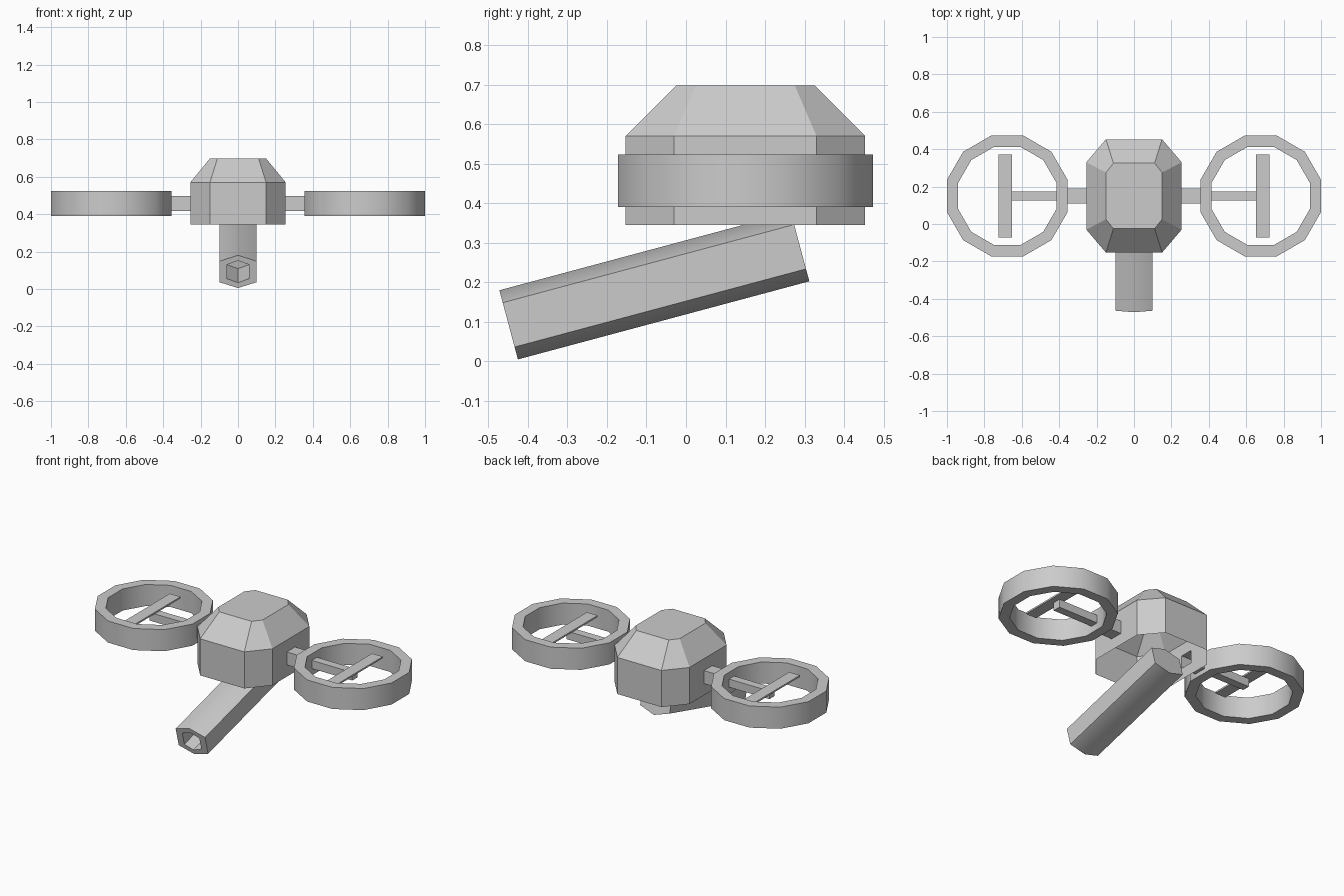
import bpy, bmesh, math
from mathutils import Vector, Matrix

cube = bpy.data.objects.get("Cube")
if cube:
    bpy.data.objects.remove(cube, do_unlink=True)

grey = bpy.data.materials.new("light grey")
grey.use_nodes = True
grey.diffuse_color = (0.6, 0.6, 0.6, 1)
grey.node_tree.nodes["Principled BSDF"].inputs["Base Color"].default_value = (0.6, 0.6, 0.6, 1)

CY, CZ = 0.15, 0.457          # centre line of the body and rotors


def loft(loops, cap_start=False, cap_end=False, closed=False):
    """Skin a series of equal-length point loops."""
    bm = bmesh.new()
    rows = [[bm.verts.new(p) for p in loop] for loop in loops]
    n = len(rows[0])
    pairs = list(zip(rows, rows[1:])) + ([(rows[-1], rows[0])] if closed else [])
    for a, b in pairs:
        for i in range(n):
            j = (i + 1) % n
            bm.faces.new((a[i], a[j], b[j], b[i]))
    if cap_start:
        bm.faces.new(rows[0])
    if cap_end:
        bm.faces.new(rows[-1])
    return bm


def finish(bm, name, smooth_angle=None):
    bmesh.ops.recalc_face_normals(bm, faces=bm.faces[:])
    mesh = bpy.data.meshes.new(name)
    bm.to_mesh(mesh)
    bm.free()
    mesh.materials.append(grey)
    ob = bpy.data.objects.new(name, mesh)
    bpy.context.collection.objects.link(ob)
    if smooth_angle:
        bpy.ops.object.select_all(action='DESELECT')
        ob.select_set(True)
        bpy.context.view_layer.objects.active = ob
        bpy.ops.object.shade_smooth_by_angle(angle=math.radians(smooth_angle))
    return ob


def box(name, lo, hi):
    bm = bmesh.new()
    lo, hi = Vector(lo), Vector(hi)
    size = hi - lo
    size = Vector([abs(c) for c in size])
    bmesh.ops.create_cube(bm, size=1, matrix=Matrix.Translation((lo + hi) / 2) @ Matrix.Diagonal(size).to_4x4())
    return finish(bm, name)


def octagon(hx, fx, hy, fy, z):
    """Chamfered rectangle: half sizes hx, hy with straight runs fx, fy."""
    return [(x, CY + y, z) for x, y in ((hx, -fy), (hx, fy), (fx, hy), (-fx, hy),
                                        (-hx, fy), (-hx, -fy), (-fx, -hy), (fx, -hy))]


# Body: open-bottomed shell with a hollow arm pulled out of each side wall
bm = loft([octagon(0.255, 0.15, 0.303, 0.18, 0.345),
           octagon(0.255, 0.15, 0.303, 0.18, 0.57),
           octagon(0.15, 0.11, 0.175, 0.125, 0.698)], cap_end=True)
bmesh.ops.recalc_face_normals(bm, faces=bm.faces[:])
for wall in [f for f in bm.faces if abs(f.normal.x) > 0.99]:
    side = math.copysign(1, wall.normal.x)
    bmesh.ops.inset_individual(bm, faces=[wall], thickness=0.03)
    c = wall.calc_center_median()
    for v in wall.verts:
        v.co.y = CY + math.copysign(0.04, v.co.y - c.y)
        v.co.z = CZ + math.copysign(0.04, v.co.z - c.z)
    end = bmesh.ops.extrude_discrete_faces(bm, faces=[wall])["faces"][0]
    for v in end.verts:
        v.co.x = side * 0.358
finish(bm, "body")


# Rotors: twelve-sided guard ring, support bar and flat blade on both sides
def ring_loop(cx, apothem, z):
    r = apothem / math.cos(math.pi / 12)
    return [(cx + r * math.cos(a), CY + r * math.sin(a), z)
            for a in ((i + 0.5) * math.pi / 6 for i in range(12))]


for label, s in (("left", 1), ("right", -1)):
    cx = s * 0.6775
    finish(loft([ring_loop(cx, a, z) for a, z in
                 ((0.3225, 0.39), (0.3225, 0.523), (0.2625, 0.523), (0.2625, 0.39))],
                closed=True), label + "_guard_ring", 40)
    box(label + "_support_bar", (s * 0.39, CY - 0.025, 0.432), (s * 0.69, CY + 0.025, 0.482))
    box(label + "_blade", (s * 0.652, CY - 0.222, 0.484), (s * 0.725, CY + 0.222, 0.494))

# Barrel: flattened hexagonal tube tilted up toward the back, blind bore at the front
TILT = math.radians(15)
place = Matrix.Translation((0, -0.4485, 0.0925)) @ Matrix.Rotation(TILT, 4, 'X')


def hexagon(w, peak, shoulder, depth):
    return [place @ Vector((x, depth, z)) for x, z in
            ((0, peak), (w, shoulder), (w, -shoulder), (0, -peak), (-w, -shoulder), (-w, shoulder))]


outer, inner = (0.1, 0.0905, 0.058), (0.058, 0.061, 0.039)
finish(loft([hexagon(*outer, 0.763), hexagon(*outer, 0), hexagon(*inner, 0), hexagon(*inner, 0.29)],
            cap_start=True, cap_end=True), "barrel", 40)
